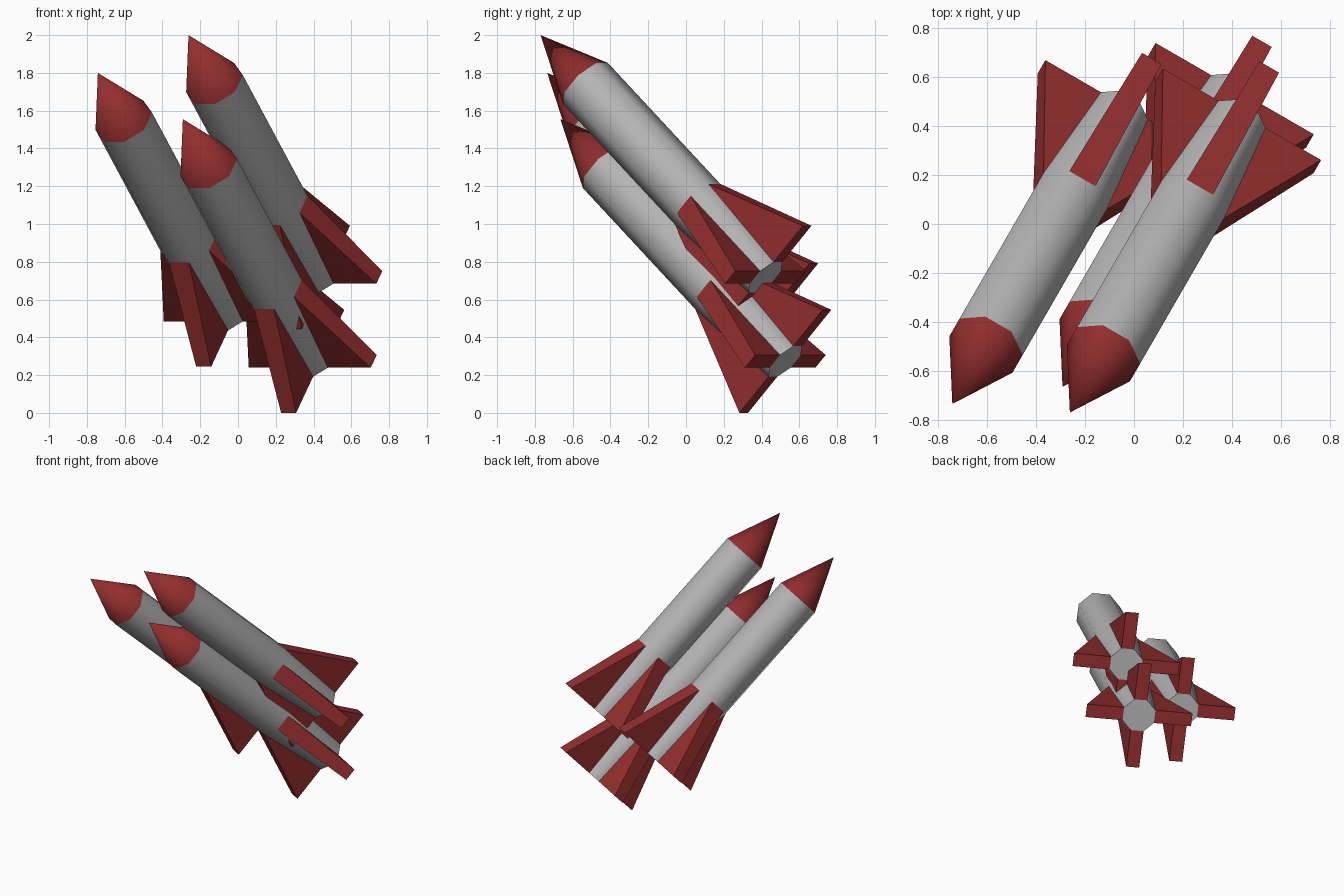
import bpy, bmesh, math
from mathutils import Matrix, Vector

if "Cube" in bpy.data.objects:
    bpy.data.objects.remove(bpy.data.objects["Cube"])

LENGTH, CONE, FIN_TOP = 1.88, 0.376, 0.566
RADIUS, TAIL_RADIUS, FIN_SPAN = 0.161, 0.12, 0.373
ELEV = math.radians(43)
TIPS = [(-0.262, -0.77, 2.0), (-0.742, -0.735, 1.80), (-0.292, -0.665, 1.555)]


def paint(name, colour):
    mat = bpy.data.materials.new(name)
    mat.diffuse_color = (*colour, 1)
    mat.use_nodes = True
    mat.node_tree.nodes["Principled BSDF"].inputs["Base Color"].default_value = mat.diffuse_color
    return mat


red = paint("red_paint", (0.29, 0.027, 0.027))
grey = paint("grey_metal", (0.46, 0.46, 0.46))

# Shared tilt of all rockets: local z runs from tail to nose
axis = Vector((-0.5 * math.cos(ELEV), -math.cos(math.pi / 6) * math.cos(ELEV), math.sin(ELEV)))
side = Vector((math.cos(math.pi / 6), -0.5, 0))
up = axis.cross(side)
TILT = Matrix((side, up, axis)).transposed().to_4x4()


def finish(name, bm, matrix, mat):
    bmesh.ops.recalc_face_normals(bm, faces=bm.faces)
    mesh = bpy.data.meshes.new(name)
    bm.to_mesh(mesh)
    bm.free()
    mesh.polygons.foreach_set("use_smooth", [True] * len(mesh.polygons))
    mesh.set_sharp_from_angle(angle=math.radians(50))
    mesh.materials.append(mat)
    obj = bpy.data.objects.new(name, mesh)
    obj.matrix_world = matrix
    bpy.context.collection.objects.link(obj)


def lathe(profile):
    """Eight-sided solid from (radius, height) points; radius 0 is a tip."""
    bm = bmesh.new()
    rings = []
    for r, z in profile:
        angles = [math.radians(22.5 + 45 * k) for k in range(8)] if r else [0]
        rings.append([bm.verts.new((r * math.cos(a), r * math.sin(a), z)) for a in angles])
    for low, high in zip(rings, rings[1:]):
        for k in range(8):
            n = (k + 1) % 8
            top = [high[0]] if len(high) == 1 else [high[n], high[k]]
            bm.faces.new([low[k], low[n]] + top)
    for ring in (rings[0], rings[-1]):
        if len(ring) > 2:
            bm.faces.new(ring)
    return bm


def fin():
    """Wedge as wide as the flat body side it grows from, pulled out at the tail."""
    bm = bmesh.new()
    c, s = math.cos(math.pi / 8), math.sin(math.pi / 8)
    outline = [(TAIL_RADIUS * c, TAIL_RADIUS * s, 0), (FIN_SPAN, TAIL_RADIUS * s, 0),
               (RADIUS * c, RADIUS * s, FIN_TOP)]
    left, right = ([bm.verts.new((x, f * y, z)) for x, y, z in outline] for f in (-1, 1))
    bm.faces.new(left)
    bm.faces.new(right)
    for k in range(3):
        n = (k + 1) % 3
        bm.faces.new((left[k], left[n], right[n], right[k]))
    return bm


for i, tip in enumerate(TIPS, 1):
    place = Matrix.Translation(Vector(tip) - axis * LENGTH) @ TILT
    # Body with narrowed tail, then nose
    base = LENGTH - CONE
    finish(f"rocket_{i}_body", lathe([(TAIL_RADIUS, 0), (RADIUS, FIN_TOP), (RADIUS, base)]), place, grey)
    finish(f"rocket_{i}_nose", lathe([(RADIUS, base), (0, LENGTH)]), place, red)
    # Four fins round the tail
    for k in range(4):
        finish(f"rocket_{i}_fin_{k + 1}", fin(), place @ Matrix.Rotation(k * math.pi / 2, 4, 'Z'), red)
